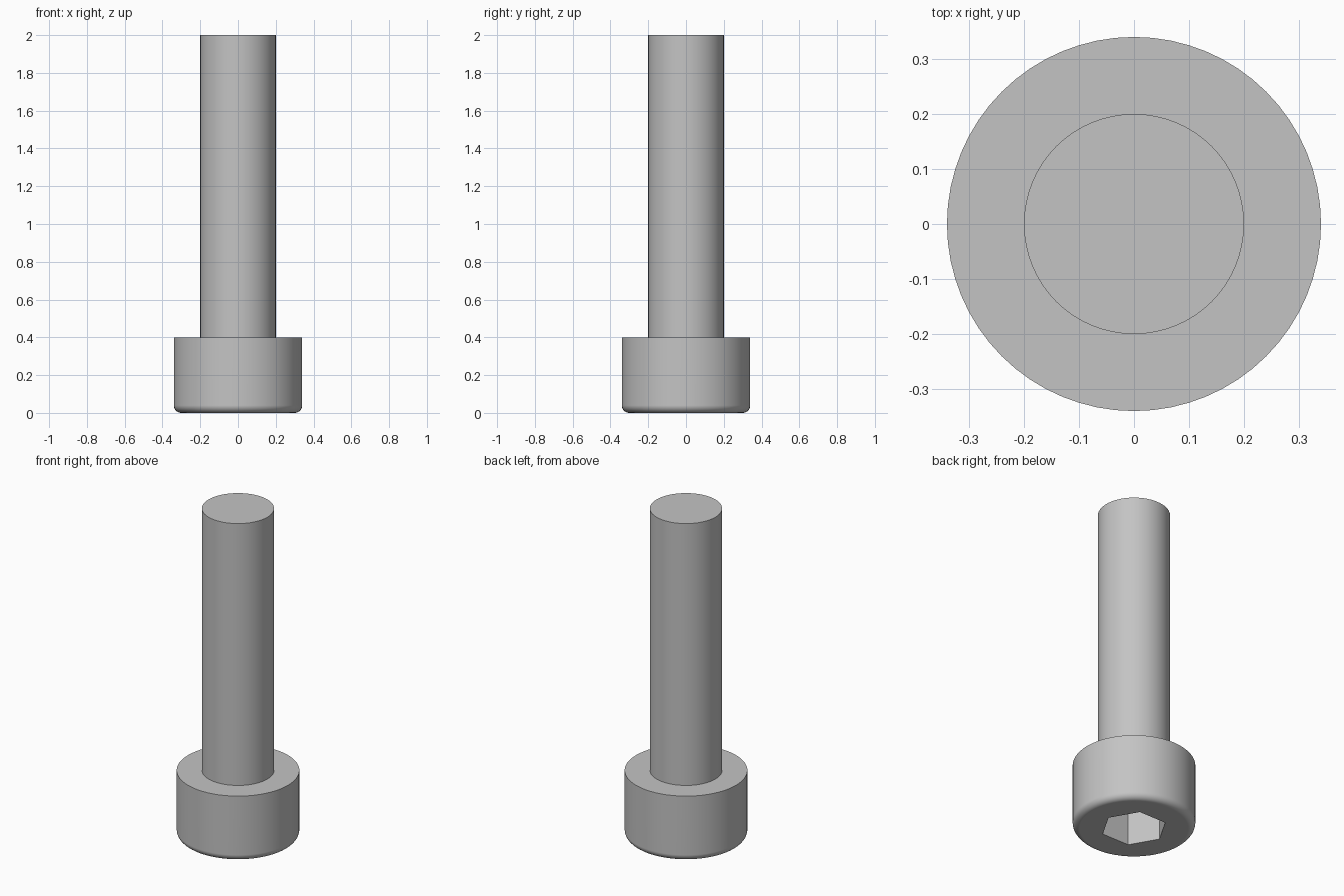
import bpy, bmesh
from math import cos, sin, pi, radians

cube = bpy.data.objects.get("Cube")
if cube:
    bpy.data.objects.remove(cube, do_unlink=True)

SEGMENTS = 64
HEAD_R, HEAD_H, ROUND = 0.34, 0.4, 0.04
SHAFT_R, TOP = 0.2, 2.0
SOCKET_R, SOCKET_DEPTH = 0.184, 0.25

steel = bpy.data.materials.new("grey_steel")
steel.use_nodes = True
colour = (0.55, 0.55, 0.55, 1)
steel.diffuse_color = colour
steel.node_tree.nodes["Principled BSDF"].inputs["Base Color"].default_value = colour


def make_object(name, bm):
    bmesh.ops.recalc_face_normals(bm, faces=bm.faces)
    mesh = bpy.data.meshes.new(name)
    bm.to_mesh(mesh)
    bm.free()
    mesh.materials.append(steel)
    obj = bpy.data.objects.new(name, mesh)
    bpy.context.collection.objects.link(obj)
    return obj


def lathe(name, profile):
    """Turn an (r, z) profile about z and cap both ends."""
    bm = bmesh.new()
    verts = [bm.verts.new((r, 0, z)) for r, z in profile]
    edges = [bm.edges.new(pair) for pair in zip(verts, verts[1:])]
    bmesh.ops.spin(bm, geom=verts + edges, cent=(0, 0, 0), axis=(0, 0, 1),
                   angle=2 * pi, steps=SEGMENTS)
    bmesh.ops.remove_doubles(bm, verts=bm.verts, dist=0.0001)
    bmesh.ops.holes_fill(bm, edges=[e for e in bm.edges if e.is_boundary], sides=0)
    return make_object(name, bm)


# Turned body: rounded head edge, shoulder, plain shaft
profile = []
for i in range(9):
    a = i / 8 * pi / 2
    profile.append((HEAD_R - ROUND + ROUND * sin(a), ROUND - ROUND * cos(a)))
profile += [(HEAD_R, HEAD_H), (SHAFT_R, HEAD_H), (SHAFT_R, TOP)]
screw = lathe("socket_head_screw", profile)

# Hexagonal prism for the drive socket, corners on the x axis
bm = bmesh.new()
ring = [bm.verts.new((SOCKET_R * cos(k * pi / 3), SOCKET_R * sin(k * pi / 3), -0.1))
        for k in range(6)]
base = bm.faces.new(ring)
extruded = bmesh.ops.extrude_face_region(bm, geom=[base])["geom"]
for v in extruded:
    if isinstance(v, bmesh.types.BMVert):
        v.co.z = SOCKET_DEPTH
cutter = make_object("hex_socket_cutter", bm)
cutter.hide_render = True

# Cut the socket, then drop the cutter
cut = screw.modifiers.new("hex_socket", 'BOOLEAN')
cut.operation = 'DIFFERENCE'
cut.solver = 'EXACT'
cut.object = cutter
bpy.ops.object.select_all(action='DESELECT')
screw.select_set(True)
bpy.context.view_layer.objects.active = screw
bpy.ops.object.modifier_apply(modifier=cut.name)
bpy.data.objects.remove(cutter, do_unlink=True)

# Smooth round walls, crisp edges, flat end faces
bpy.ops.object.shade_smooth_by_angle(angle=radians(30))
normals = screw.modifiers.new("flat_ends", 'WEIGHTED_NORMAL')
normals.keep_sharp = True
